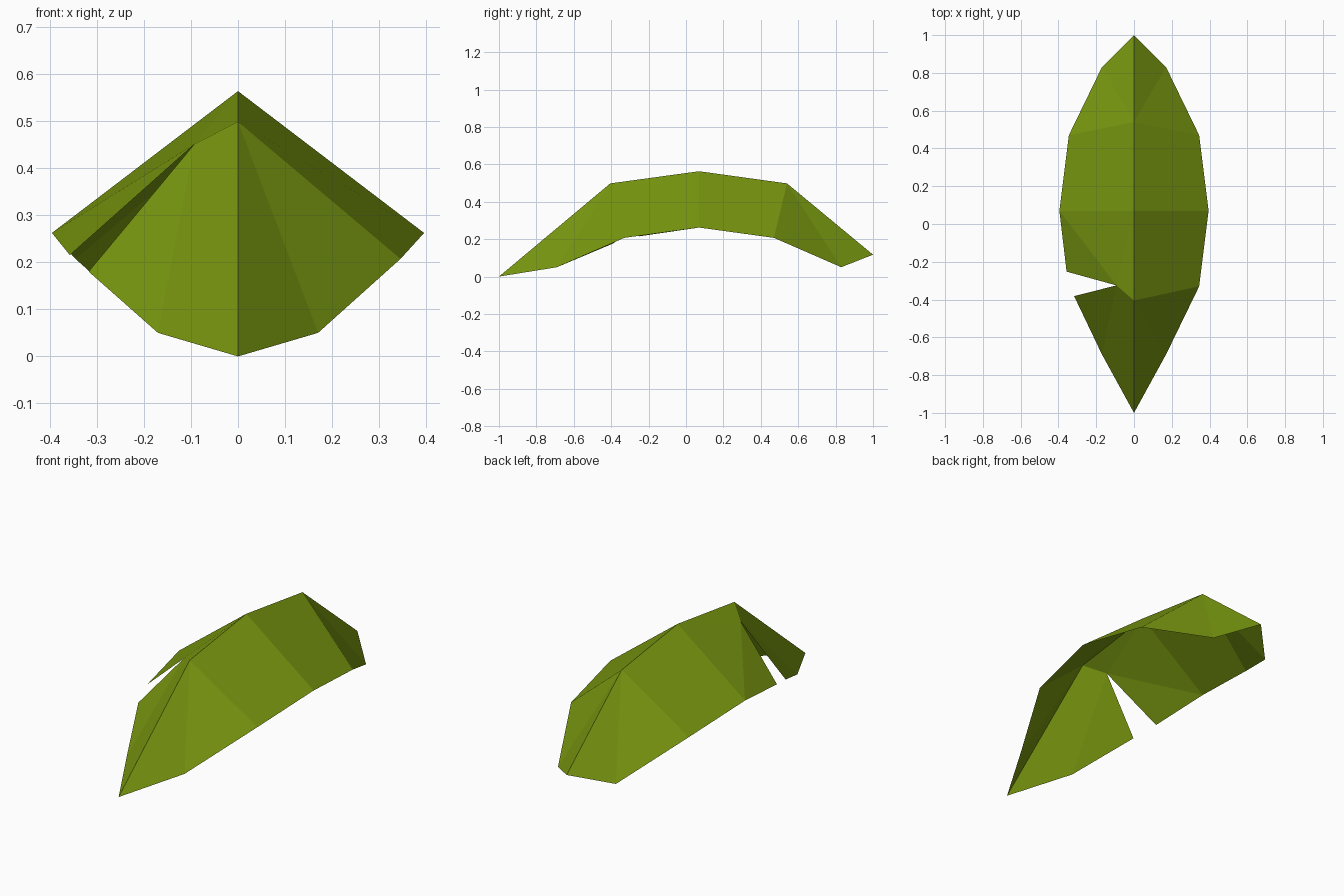
import bpy, bmesh

if "Cube" in bpy.data.objects:
    bpy.data.objects.remove(bpy.data.objects["Cube"])

# Leaf colour
green = bpy.data.materials.new("leaf green")
green.diffuse_color = (0.19, 0.31, 0.005, 1)
green.use_nodes = True
green.node_tree.nodes["Principled BSDF"].inputs["Base Color"].default_value = green.diffuse_color

bm = bmesh.new()

# Midrib, front tip to back tip (y, z)
rib = [bm.verts.new((0, y, z)) for y, z in
       [(-1, 0), (-0.405, 0.498), (0.07, 0.563), (0.54, 0.498), (1, 0.117)]]

# Drooping margin, front to back (x, y, z); used on both sides
margin = [(0.17, -0.69, 0.05), (0.345, -0.33, 0.207), (0.395, 0.07, 0.262),
          (0.345, 0.47, 0.207), (0.17, 0.83, 0.05)]


def edge_of(side):
    return [bm.verts.new((side * x, y, z)) for x, y, z in margin]


def add(side, *verts):
    # Winding is flipped on the left so every face points upward
    bm.faces.new(verts if side > 0 else verts[::-1])


for side in (1, -1):
    e = edge_of(side)
    if side > 0:
        # Whole front half
        add(side, rib[0], e[0], rib[1])
        add(side, rib[1], e[0], e[1])
        add(side, rib[1], e[1], e[2], rib[2])
    else:
        # Torn front half: the margin vertex splits into two lips round a notch
        apex = bm.verts.new((-0.093, -0.325, 0.45))
        lip = e[1]
        lip.co = (-0.317, -0.382, 0.18)
        back_lip = bm.verts.new((-0.357, -0.252, 0.215))
        add(side, rib[0], e[0], apex)
        add(side, rib[0], apex, rib[1])
        add(side, apex, e[0], lip)
        add(side, rib[1], apex, rib[2])
        add(side, apex, back_lip, e[2])
        add(side, apex, e[2], rib[2])
    # Back half
    add(side, rib[2], e[2], e[3], rib[3])
    add(side, rib[3], e[3], e[4])
    add(side, rib[3], e[4], rib[4])

mesh = bpy.data.meshes.new("leaf")
bm.to_mesh(mesh)
bm.free()
mesh.materials.append(green)
leaf = bpy.data.objects.new("leaf", mesh)
bpy.context.collection.objects.link(leaf)
